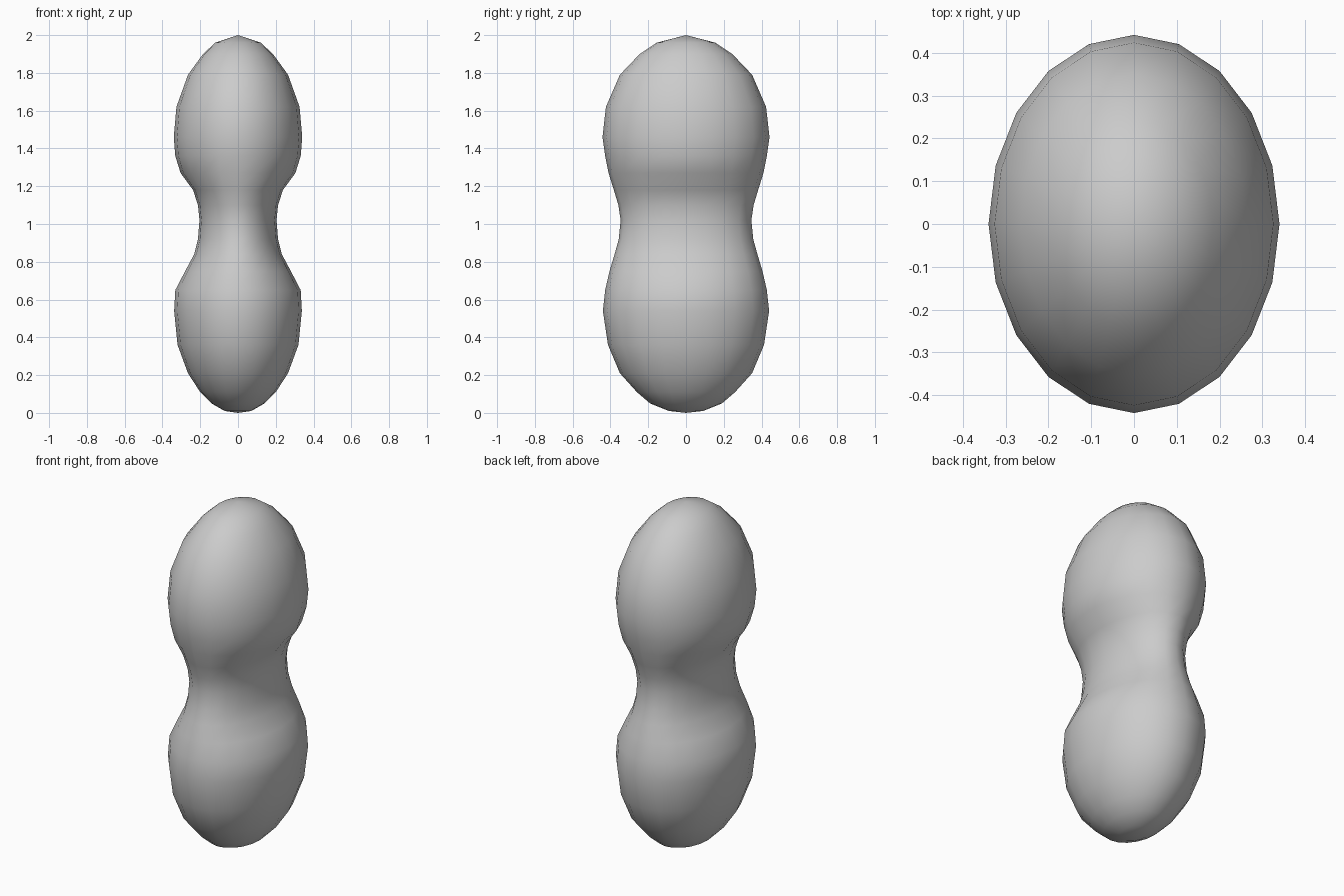
import bpy, bmesh, math

cube = bpy.data.objects.get("Cube")
if cube:
    bpy.data.objects.remove(cube, do_unlink=True)

# Single matte grey
grey = bpy.data.materials.new("shell_grey")
grey.use_nodes = True
colour = (0.6, 0.6, 0.6, 1.0)
grey.diffuse_color = colour
bsdf = grey.node_tree.nodes["Principled BSDF"]
bsdf.inputs["Base Color"].default_value = colour
bsdf.inputs["Roughness"].default_value = 0.8

# Oval rings from bottom to top: height, half width, half depth
PROFILE = [
    (0.01, 0.07, 0.09), (0.05, 0.14, 0.19), (0.11, 0.20, 0.26),
    (0.21, 0.265, 0.35), (0.36, 0.32, 0.413), (0.54, 0.338, 0.44),
    (0.65, 0.332, 0.428), (0.75, 0.28, 0.405), (0.84, 0.232, 0.378),
    (0.92, 0.212, 0.356), (1.02, 0.204, 0.346), (1.10, 0.212, 0.358),
    (1.18, 0.238, 0.382), (1.27, 0.304, 0.410), (1.36, 0.332, 0.428),
    (1.46, 0.34, 0.442), (1.62, 0.326, 0.424), (1.79, 0.265, 0.350),
    (1.90, 0.185, 0.245), (1.96, 0.12, 0.155),
]
SIDES = 20

# Two-lobed shell with a pinched waist
bm = bmesh.new()
rings = []
for z, rx, ry in PROFILE:
    rings.append([bm.verts.new((rx * math.cos(a), ry * math.sin(a), z))
                  for a in (2 * math.pi * i / SIDES for i in range(SIDES))])
for low, high in zip(rings, rings[1:]):
    for i in range(SIDES):
        j = (i + 1) % SIDES
        bm.faces.new((low[i], low[j], high[j], high[i]))

# Close both ends with fans
bottom = bm.verts.new((0, 0, 0))
top = bm.verts.new((0, 0, 2))
for i in range(SIDES):
    j = (i + 1) % SIDES
    bm.faces.new((bottom, rings[0][j], rings[0][i]))
    bm.faces.new((top, rings[-1][i], rings[-1][j]))

mesh = bpy.data.meshes.new("peanut_shell")
bm.to_mesh(mesh)
bm.free()
mesh.materials.append(grey)
shell = bpy.data.objects.new("peanut_shell", mesh)
bpy.context.collection.objects.link(shell)

# Smooth shading
bpy.context.view_layer.objects.active = shell
shell.select_set(True)
bpy.ops.object.shade_smooth_by_angle(angle=math.radians(40))
